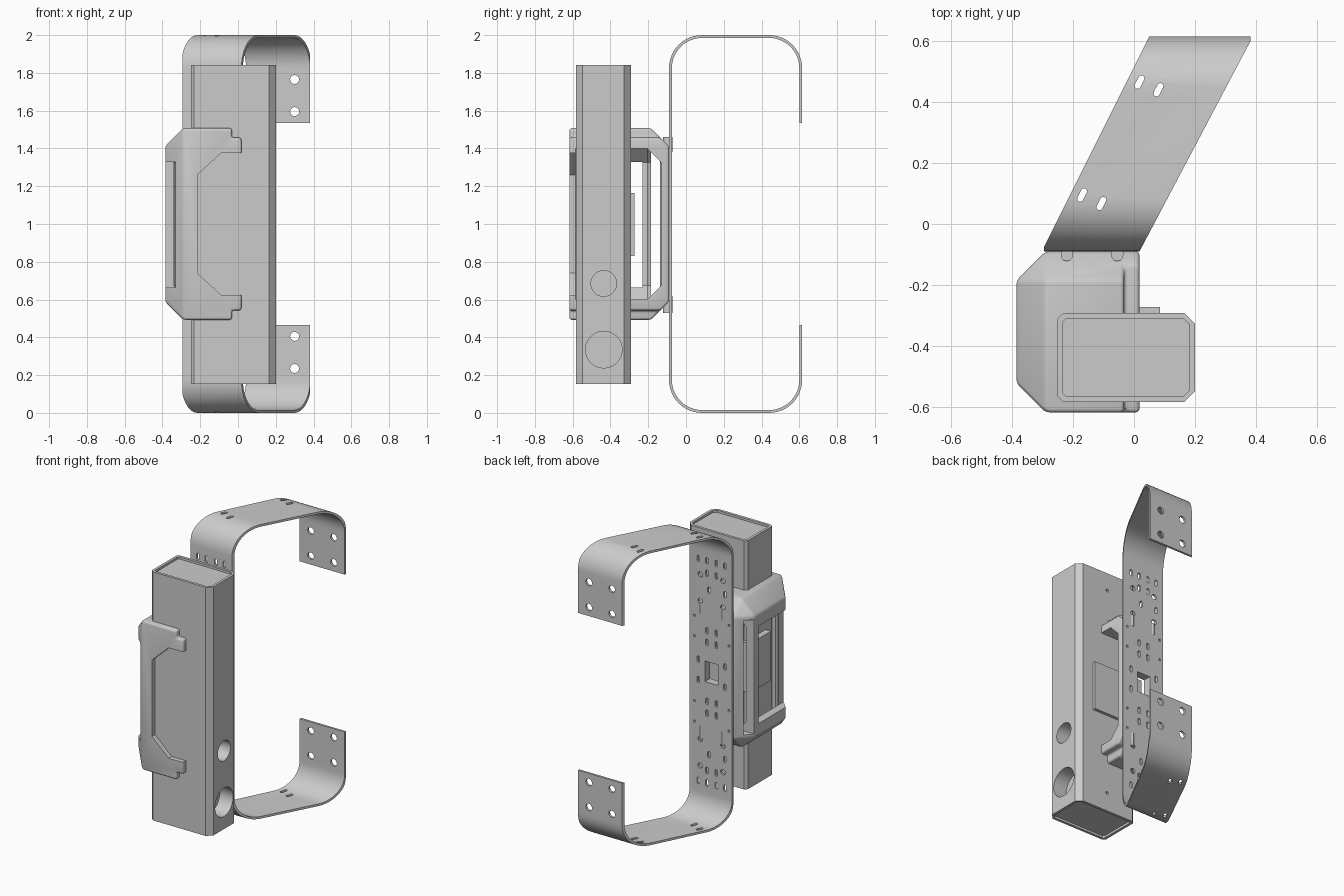
import bpy, bmesh, math

if "Cube" in bpy.data.objects:
    bpy.data.objects.remove(bpy.data.objects["Cube"])

def finish(name, bm, smooth=False):
    bmesh.ops.recalc_face_normals(bm, faces=bm.faces)
    me = bpy.data.meshes.new(name)
    bm.to_mesh(me)
    bm.free()
    ob = bpy.data.objects.new(name, me)
    bpy.context.collection.objects.link(ob)
    return ob

def add_prism(bm, pts, axis, lo, hi):
    """Extrude a 2D outline along an axis (0: y,z  1: x,z  2: x,y)."""
    def put(p, t):
        v = list(p)
        v.insert(axis, t)
        return bm.verts.new(v)
    a = [put(p, lo) for p in pts]
    b = [put(p, hi) for p in pts]
    n = len(pts)
    bm.faces.new(a[::-1])
    bm.faces.new(b)
    for i in range(n):
        j = (i + 1) % n
        bm.faces.new((a[i], a[j], b[j], b[i]))

def rect(x0, x1, y0, y1):
    return [(x0, y0), (x1, y0), (x1, y1), (x0, y1)]

def slot(cx, cy, length, r, ang=math.pi / 2, n=6):
    """Rounded slot outline; length 0 gives a circle."""
    pts = []
    for side in (1, -1):
        base = ang + (0 if side == 1 else math.pi)
        ox, oy = (length / 2 * math.cos(base), length / 2 * math.sin(base))
        for i in range(n + (1 if length else 0)):
            t = base - math.pi / 2 + math.pi * i / n
            pts.append((cx + ox + r * math.cos(t), cy + oy + r * math.sin(t)))
    return pts

def activate(ob):
    bpy.ops.object.select_all(action='DESELECT')
    ob.select_set(True)
    bpy.context.view_layer.objects.active = ob

def cut(ob, bm):
    cutter = finish("cutter", bm)
    cutter.hide_render = True
    m = ob.modifiers.new("cut", 'BOOLEAN')
    m.operation, m.solver, m.object = 'DIFFERENCE', 'EXACT', cutter
    activate(ob)
    bpy.ops.object.modifier_apply(modifier=m.name)
    bpy.data.objects.remove(cutter)

def smooth(ob):
    activate(ob)
    bpy.ops.object.shade_smooth_by_angle(angle=math.radians(30))

# Bent strap: C profile in y-z, sheared sideways in x
T, R, Y0, Y1 = 0.015, 0.175, -0.09, 0.615
def arc(cy, cz, a0, n=12):
    return [(cy, cz, math.radians(a0 + 90 * i / n)) for i in range(n + 1)]
path = arc(Y1 - R, 2 - R, 0) + arc(Y0 + R, 2 - R, 90) + arc(Y0 + R, R, 180) + arc(Y1 - R, R, 270)
outer = [(c + R * math.cos(a), z + R * math.sin(a)) for c, z, a in path]
inner = [(c + (R - T) * math.cos(a), z + (R - T) * math.sin(a)) for c, z, a in path]
outer = [(Y1, 1.535)] + outer + [(Y1, 0.465)]
inner = [(Y1 - T, 1.535)] + inner + [(Y1 - T, 0.465)]
def left(y):
    return -0.295 + 0.345 * max(0, y - Y0 - T) / (Y1 - Y0 - T)
def right(y):
    return 0.018 + 0.364 * min(1, (y - Y0) / (Y1 - Y0 - T))
bm = bmesh.new()
rings = []
for (yo, zo), (yi, zi) in zip(outer, inner):
    rings.append([bm.verts.new(p) for p in ((left(yo), yo, zo), (right(yo), yo, zo),
                                            (right(yi), yi, zi), (left(yi), yi, zi))])
for a, b in zip(rings, rings[1:]):
    for i in range(4):
        j = (i + 1) % 4
        bm.faces.new((a[i], a[j], b[j], b[i]))
bm.faces.new(rings[0])
bm.faces.new(rings[-1][::-1])
strap = finish("bent_strap", bm)

# Strap holes: end tabs, top and bottom runs, back plate
bm = bmesh.new()
for x in (0.127, 0.3):
    for dz in (0.765, 0.595):
        for s in (1, -1):
            add_prism(bm, slot(x, 1 + s * dz, 0, 0.024), 1, 0.55, 0.7)
for x, y in ((0.018, 0.465), (0.08, 0.44), (-0.17, 0.095), (-0.107, 0.067)):
    for lo, hi in ((-0.1, 0.1), (1.9, 2.1)):
        add_prism(bm, slot(x, y, 0.027, 0.01, math.radians(63)), 2, lo, hi)
for s in (1, -1):
    for dx in (-0.1, -0.035, 0.035, 0.1):
        add_prism(bm, slot(-0.14 + dx, 1 + s * 0.755, 0.025, 0.01), 1, -0.15, -0.03)
    for dx, dz in ((-0.035, 0.67), (0.035, 0.67), (-0.1, 0.56), (0.02, 0.56), (-0.035, 0.28),
                   (0.035, 0.28), (-0.035, 0.2), (0.035, 0.2), (-0.1, 0.07), (0.1, 0.07)):
        add_prism(bm, slot(-0.14 + dx, 1 + s * dz, 0.025, 0.01), 1, -0.15, -0.03)
    for dx in (-0.085, 0.085):
        for dz in (0.65, 0.47):
            add_prism(bm, slot(-0.14 + dx, 1 + s * dz, 0, 0.018), 1, -0.15, -0.03)
    for dx in (-0.13, 0.13):
        for dz in (0.36, 0.22):
            add_prism(bm, slot(-0.14 + dx, 1 + s * dz, 0, 0.008), 1, -0.15, -0.03)
add_prism(bm, rect(-0.19, -0.09, 0.93, 1.07), 1, -0.15, -0.03)
cut(strap, bm)
smooth(strap)

# Long rectangular housing with chamfered edges
def housing_outline(i, c):
    x0, x1, y0, y1 = -0.25 + i, 0.2 - i, -0.583 + i, -0.292 - i
    k = c * 0.5
    return [(x0 + k, y0), (x1 - c, y0), (x1, y0 + c), (x1, y1 - c),
            (x1 - c, y1), (x0 + k, y1), (x0, y1 - k), (x0, y0 + k)]
bm = bmesh.new()
add_prism(bm, housing_outline(0, 0.035), 2, 0.152, 1.842)
housing = finish("housing", bm)
bm = bmesh.new()
for lo, hi in ((0.1, 0.167), (1.827, 1.9)):
    add_prism(bm, housing_outline(0.018, 0.02), 2, lo, hi)
for z, r in ((0.685, 0.068), (0.335, 0.097)):
    add_prism(bm, slot(-0.435, z, 0, r, n=20), 0, 0.1, 0.3)
for z in (0.28, 1.72):
    add_prism(bm, slot(-0.03, z, 0, 0.01), 1, -0.31, -0.2)
cut(housing, bm)
smooth(housing)

# Block clamped to the back and left of the housing
bm = bmesh.new()
add_prism(bm, rect(-0.29, 0.085, -0.5, -0.272), 2, 0.83, 1.165)
finish("clamp_block", bm)

# Handle shell wrapping the housing
def shell(name, x0, x1, y0, y1, z0, z1, c, right_c):
    bm = bmesh.new()
    add_prism(bm, rect(x0, x1, y0, y1), 2, z0, z1)
    def on(e, i, v):
        return all(abs(p.co[i] - v) < 1e-5 for p in e.verts)
    big = [e for e in bm.edges if on(e, 0, x0) or
           (on(e, 1, y1) and (on(e, 2, z0) or on(e, 2, z1)))]
    bmesh.ops.bevel(bm, geom=big, offset=c, segments=1, affect='EDGES')
    if right_c:
        ends = [e for e in bm.edges if on(e, 0, x1) and not on(e, 1, y0)
                and (on(e, 2, z0) or on(e, 2, z1))]
        bmesh.ops.bevel(bm, geom=ends, offset=right_c, segments=4, affect='EDGES')
    bmesh.ops.recalc_face_normals(bm, faces=bm.faces)
    return bm

handle = finish("handle_shell", shell("outer", -0.385, 0.018, -0.617, -0.09, 0.493, 1.507, 0.095, 0.05))
m = handle.modifiers.new("round", 'BEVEL')
m.width, m.segments, m.limit_method, m.angle_limit = 0.012, 3, 'ANGLE', math.radians(28)
activate(handle)
bpy.ops.object.modifier_apply(modifier=m.name)
cut(handle, shell("cavity", -0.34, 0.3, -0.584, -0.13, 0.6, 1.4, 0.075, 0))
# Front opening, side window, grip slot and cable notch
openings = (
    ([(0.1, 0.625), (0.1, 1.375), (-0.09, 1.375), (-0.215, 1.26), (-0.215, 0.74), (-0.09, 0.625)], 1, -0.7, -0.57),
    (rect(-0.5, -0.33, -0.7, -0.23), 2, 0.665, 1.327),
    (rect(-0.5, -0.24, -0.185, -0.137), 2, 0.61, 1.387),
    (rect(-0.19, -0.09, 0.93, 1.07), 1, -0.2, -0.05),
)
for o in openings:
    bm = bmesh.new()
    add_prism(bm, *o)
    cut(handle, bm)
smooth(handle)

# Small rounded bosses between handle and strap
bm = bmesh.new()
for x in (-0.22, -0.055):
    for lo, hi in ((0.53, 0.62), (1.38, 1.46)):
        add_prism(bm, slot(x, -0.097, 0.01, 0.02), 2, lo, hi)
smooth(finish("mount_bosses", bm))
